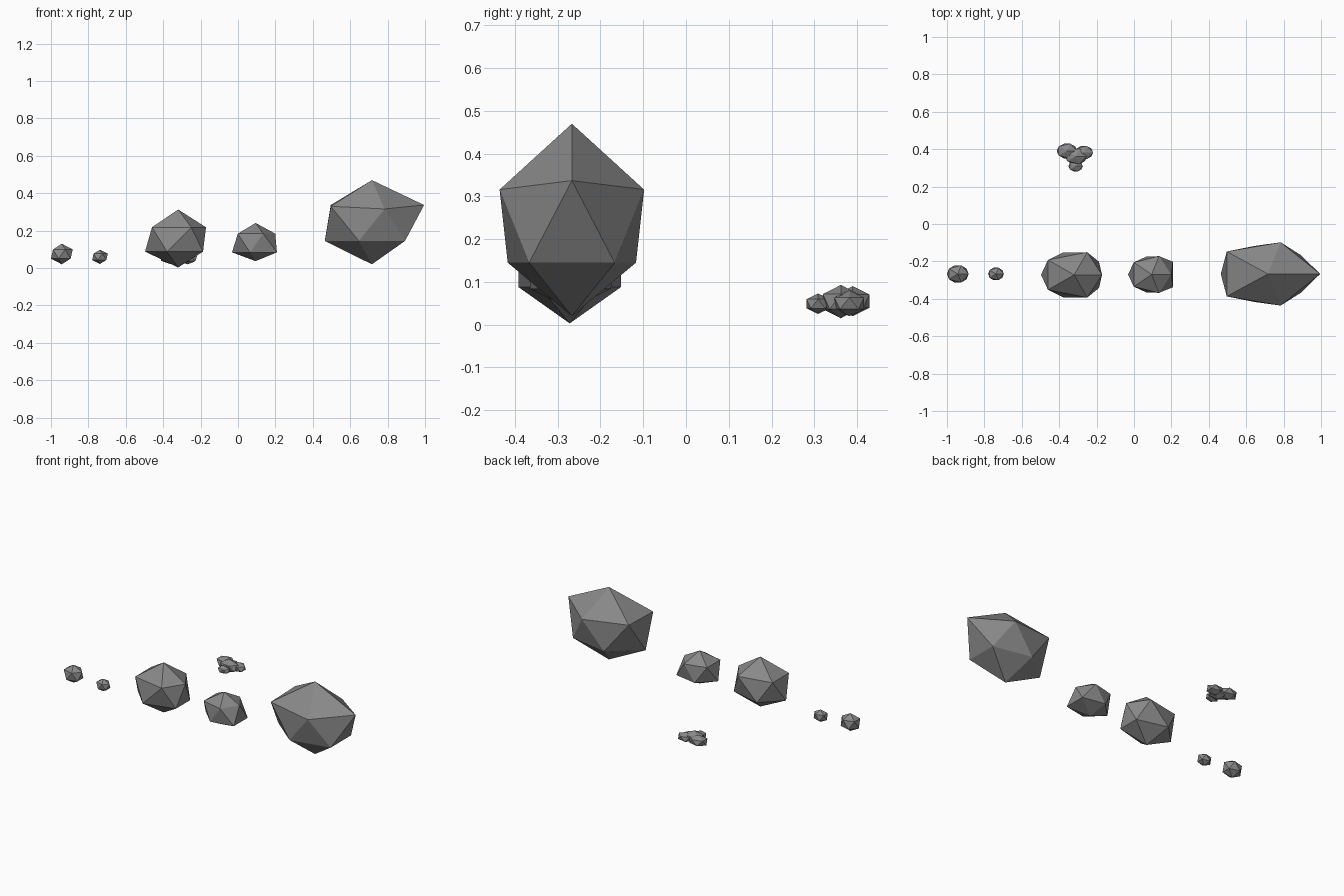
import bpy, bmesh
from mathutils import Vector

if "Cube" in bpy.data.objects:
    bpy.data.objects.remove(bpy.data.objects["Cube"])

stone = bpy.data.materials.new("stone_grey")
stone.diffuse_color = (0.25, 0.25, 0.25, 1)
stone.use_nodes = True
stone.node_tree.nodes["Principled BSDF"].inputs["Base Color"].default_value = stone.diffuse_color


def rock(name, centre, radii, upper=None, lower=None):
    """Faceted 20-sided stone; upper and lower rings can be reshaped.
    ring = (height, tip x, side x, side y, far x, far y), mirrored across y."""
    bm = bmesh.new()
    bmesh.ops.create_icosphere(bm, subdivisions=1, radius=1)
    for v in bm.verts:
        c = v.co.copy()
        v.co = Vector(a * b for a, b in zip(c, radii))
        ring = upper if c.z > 0 else lower
        if abs(c.z) < 0.9 and ring:
            z, tip, side, side_y, far, far_y = ring
            s = 1 if c.y > 0 else -1
            if abs(c.y) < 0.1:
                v.co = (tip, 0, z)
            elif abs(c.y) > 0.7:
                v.co = (side, s * side_y, z)
            else:
                v.co = (far, s * far_y, z)
    mesh = bpy.data.meshes.new(name)
    bm.to_mesh(mesh)
    bm.free()
    mesh.materials.append(stone)
    ob = bpy.data.objects.new(name, mesh)
    ob.location = centre
    bpy.context.collection.objects.link(ob)
    return ob


# Row of boulders along the front, large ones with stretched rings
Y = -0.267
big = rock("large_boulder", (0.716, Y, 0.245), (0.29, 0.18, 0.225),
           (0.085, 0.279, 0.068, 0.169, -0.22, 0.12),
           (-0.1, -0.252, -0.07, 0.15, 0.177, 0.1))
for v in big.data.vertices:  # side corners of the crown sit a little lower
    if v.co.z > 0 and abs(v.co.y) > 0.15:
        v.co.z -= 0.014
    elif v.co.z > 0 and v.co.x > 0.2:
        v.co.z += 0.007
    elif 0 < v.co.z < 0.2 and v.co.y > 0.1:
        v.co.z += 0.007
rock("medium_boulder", (-0.32, Y - 0.005, 0.158), (0.18, 0.125, 0.155),
     (0.06, 0.149, 0.07, 0.121, -0.14, 0.08),
     (-0.07, -0.177, -0.06, 0.12, 0.133, 0.07))
rock("small_boulder", (0.094, Y - 0.003, 0.139), (0.13, 0.1, 0.102),
     (0.045, 0.105, 0.04, 0.098, -0.095, 0.065),
     (-0.055, -0.126, -0.03, 0.095, 0.114, 0.068))
rock("stone", (-0.942, Y, 0.075), (0.065, 0.054, 0.055))
rock("pebble", (-0.738, Y, 0.06), (0.047, 0.039, 0.038))

# Pile of flat pebbles at the back
pile = [("pile_centre", (-0.31, 0.362, 0.054), (0.066, 0.049, 0.039)),
        ("pile_left", (-0.358, 0.39, 0.055), (0.062, 0.046, 0.035)),
        ("pile_right", (-0.268, 0.382, 0.05), (0.055, 0.041, 0.03)),
        ("pile_front", (-0.312, 0.309, 0.049), (0.043, 0.032, 0.024))]
for part in pile:
    rock(*part)
